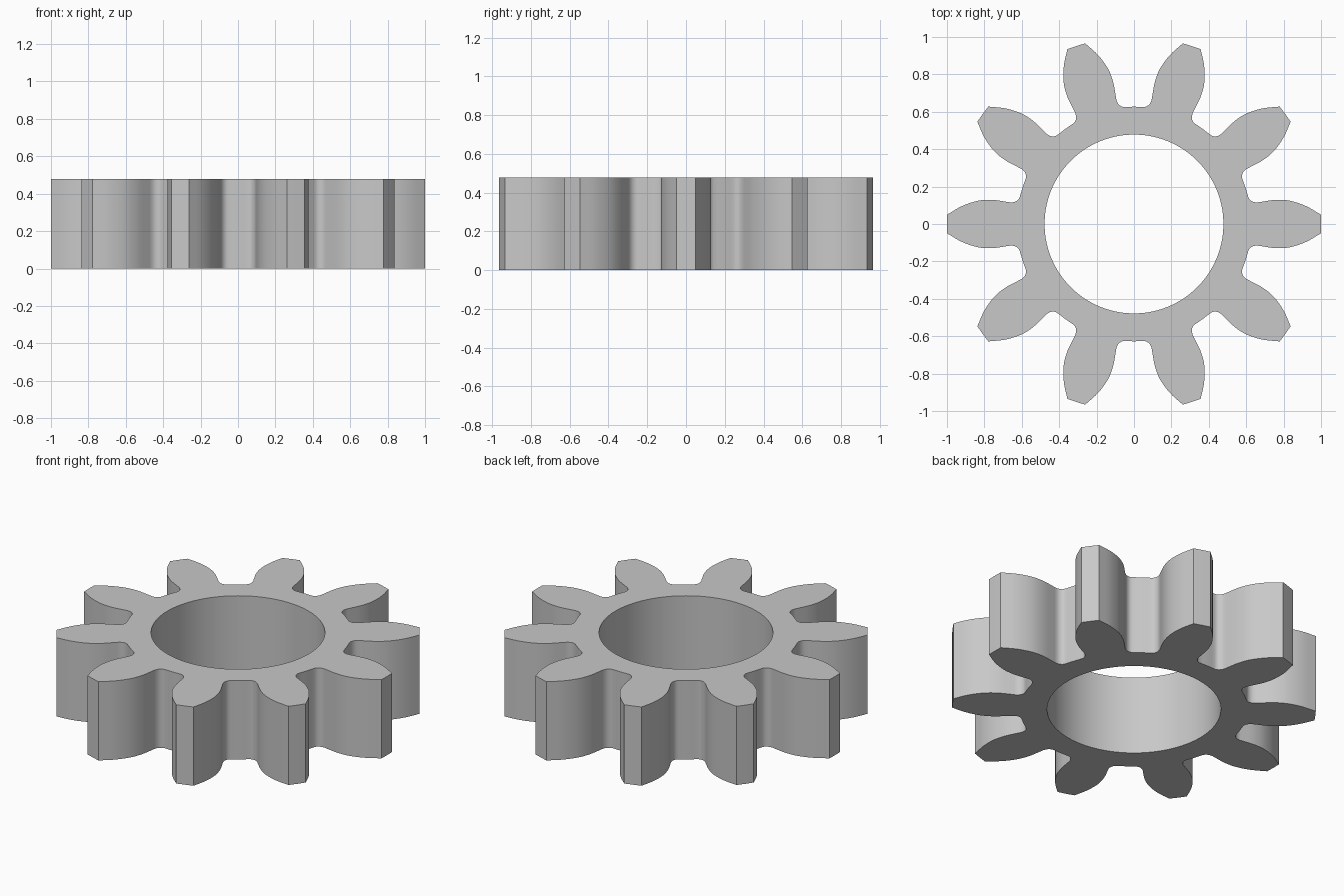
import bpy
import bmesh
from math import radians, atan2, cos, sin
from mathutils import Vector, Matrix

cube = bpy.data.objects.get("Cube")
if cube:
    bpy.data.objects.remove(cube, do_unlink=True)

TEETH = 10
PITCH = radians(360 / TEETH)
HOLE_RADIUS = 0.478
ROOT_RADIUS = 0.627
HEIGHT = 0.478
STEPS = 4

# Half outline of a tooth pointing along +x, from tip corner to root fillet
FLANK = [Vector(p) for p in (
    (0.999, 0.05), (0.919, 0.096), (0.835, 0.124), (0.76, 0.129),
    (0.69, 0.12), (0.656, 0.1155), (0.631, 0.121), (0.612, 0.141))]


def smooth_path(points, last_guide):
    """Catmull-Rom curve through the points."""
    pts = [2 * points[0] - points[1]] + points + [last_guide]
    path = []
    for a, b, c, d in zip(pts, pts[1:], pts[2:], pts[3:]):
        for i in range(STEPS):
            t = i / STEPS
            path.append(0.5 * (2 * b + (c - a) * t
                               + (2 * a - 5 * b + 4 * c - d) * t ** 2
                               + (3 * b - a - 3 * c + d) * t ** 3))
    return path + [points[-1]]


def polar(radius, angle):
    return Vector((radius * cos(angle), radius * sin(angle)))


# One pitch of the outline: lower flank, tip, upper flank, root land
upper = smooth_path(FLANK, polar(ROOT_RADIUS, PITCH / 2))
lower = [Vector((p.x, -p.y)) for p in reversed(upper)]
tip = [Vector((upper[0].x + 0.001, 0))]
start = atan2(upper[-1].y, upper[-1].x)
root = [polar(ROOT_RADIUS, start + (PITCH - 2 * start) * i / 5) for i in range(1, 5)]
pitch_outline = lower + tip + upper + root

outline = []
for tooth in range(TEETH):
    turn = Matrix.Rotation(tooth * PITCH, 2)
    outline += [turn @ p for p in pitch_outline]
bore = [p.normalized() * HOLE_RADIUS for p in outline]

# Gear body: top and bottom faces, toothed wall and bore wall
bm = bmesh.new()


def ring(points, z):
    return [bm.verts.new((p.x, p.y, z)) for p in points]


loops = [ring(outline, 0), ring(outline, HEIGHT), ring(bore, HEIGHT), ring(bore, 0)]
for a, b in zip(loops, loops[1:] + loops[:1]):
    for i in range(len(a)):
        j = (i + 1) % len(a)
        bm.faces.new((a[i], a[j], b[j], b[i]))
bmesh.ops.recalc_face_normals(bm, faces=bm.faces)
mesh = bpy.data.meshes.new("gear")
bm.to_mesh(mesh)
bm.free()

gear = bpy.data.objects.new("gear", mesh)
bpy.context.collection.objects.link(gear)

# Plain grey finish
grey = bpy.data.materials.new("light_grey")
grey.use_nodes = True
colour = (0.58, 0.58, 0.58, 1)
grey.diffuse_color = colour
grey.node_tree.nodes["Principled BSDF"].inputs["Base Color"].default_value = colour
mesh.materials.append(grey)

bpy.ops.object.select_all(action="DESELECT")
gear.select_set(True)
bpy.context.view_layer.objects.active = gear
bpy.ops.object.shade_smooth_by_angle(angle=radians(30))
